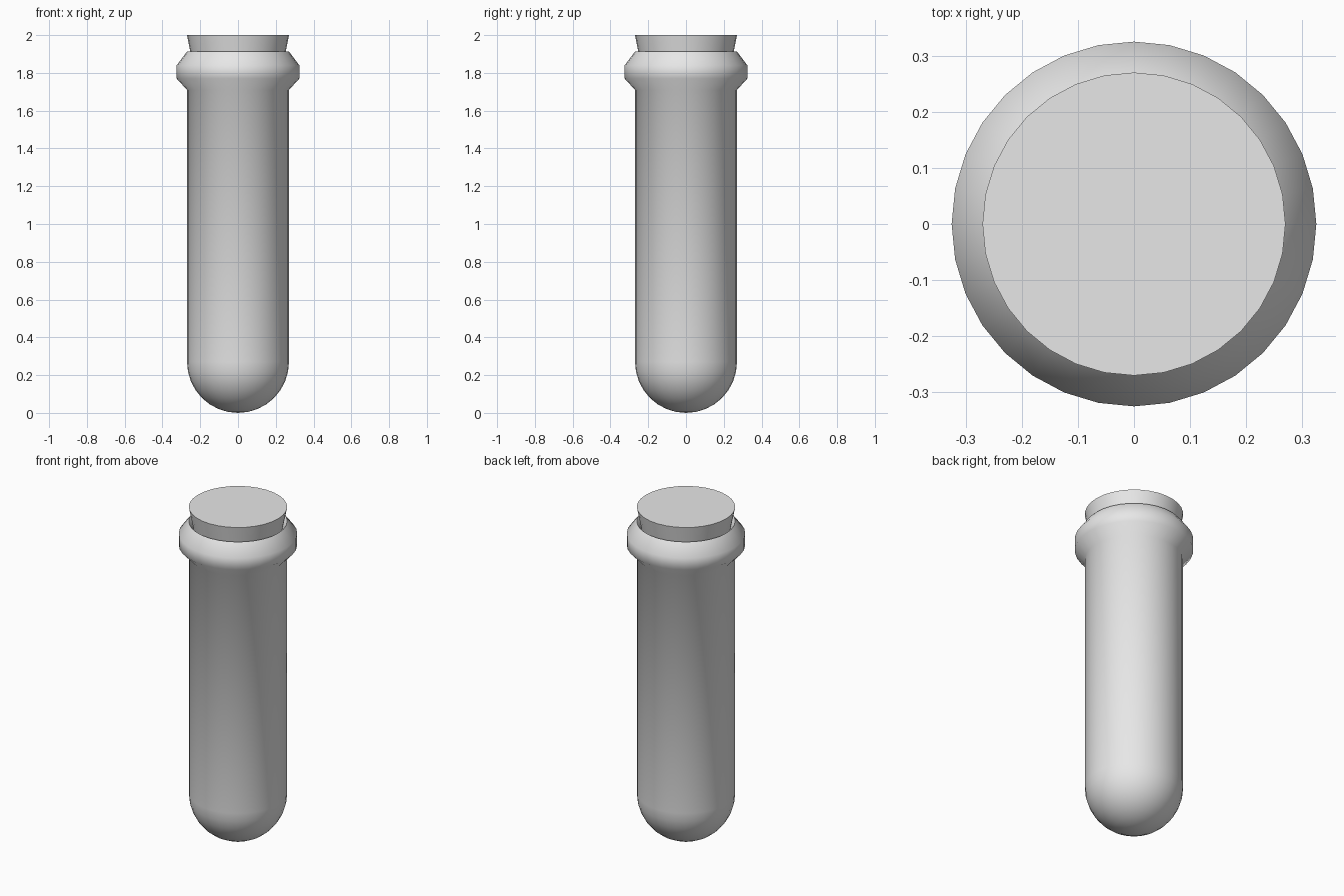
import bpy, bmesh, math

if "Cube" in bpy.data.objects:
    bpy.data.objects.remove(bpy.data.objects["Cube"])

SEG = 32


def material(name, rgb):
    m = bpy.data.materials.new(name)
    m.diffuse_color = (*rgb, 1.0)
    m.use_nodes = True
    m.node_tree.nodes["Principled BSDF"].inputs["Base Color"].default_value = m.diffuse_color
    return m


def lathe(name, profile, mat, angle):
    """Spin an (radius, height) profile around z; zero radius makes a pole."""
    bm = bmesh.new()
    rings = []
    for r, z in profile:
        if r < 1e-5:
            rings.append([bm.verts.new((0, 0, z))])
        else:
            rings.append([bm.verts.new((r * math.cos(2 * math.pi * i / SEG),
                                        r * math.sin(2 * math.pi * i / SEG), z))
                          for i in range(SEG)])
    for a, b in zip(rings, rings[1:]):
        for i in range(SEG):
            j = (i + 1) % SEG
            if len(a) == 1:
                bm.faces.new((a[0], b[j], b[i]))
            elif len(b) == 1:
                bm.faces.new((a[i], a[j], b[0]))
            else:
                bm.faces.new((a[i], a[j], b[j], b[i]))
    bmesh.ops.recalc_face_normals(bm, faces=bm.faces)
    me = bpy.data.meshes.new(name)
    bm.to_mesh(me)
    bm.free()
    me.materials.append(mat)
    ob = bpy.data.objects.new(name, me)
    bpy.context.collection.objects.link(ob)
    bpy.ops.object.select_all(action='DESELECT')
    ob.select_set(True)
    bpy.context.view_layer.objects.active = ob
    bpy.ops.object.shade_smooth_by_angle(angle=math.radians(angle))
    return ob


grey = material("light grey", (0.8, 0.8, 0.8))

# Tube: round bottom, straight wall, flared lip, inner wall with a floor
R = 0.27
bowl = [(R * math.sin(t), R - R * math.cos(t))
        for t in (math.pi / 2 * k / 8 for k in range(9))]
lip = [(R, 1.71), (0.325, 1.77), (0.325, 1.84), (R, 1.913),
       (0.24, 1.875), (0.24, 1.70), (0, 1.70)]
lathe("test_tube", bowl + lip, grey, 80)

# Stopper: tapered plug pushed into the mouth
lathe("stopper", [(0, 1.75), (0.22, 1.75), (0.27, 2.0), (0, 2.0)], grey, 40)
